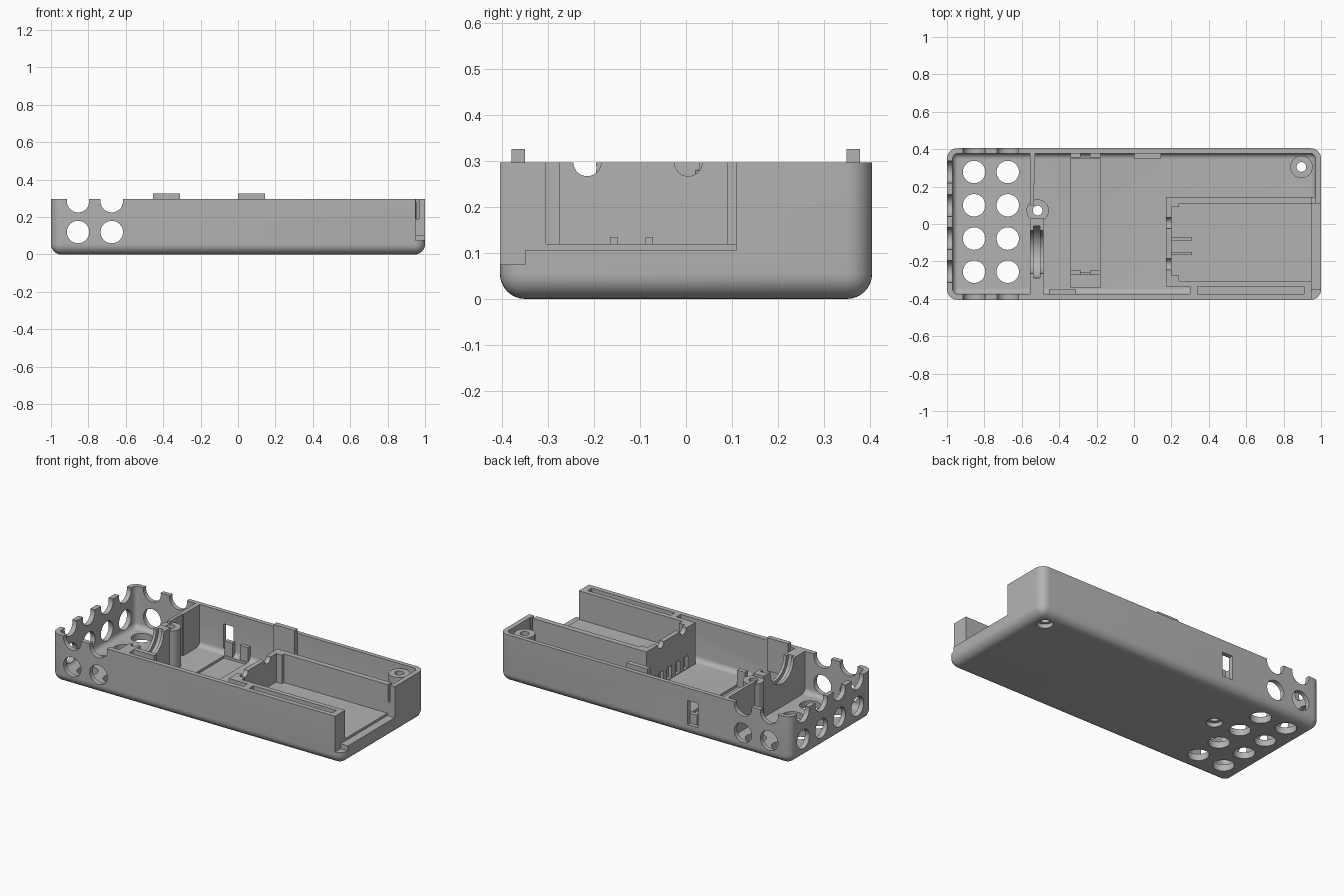
import bpy, bmesh
from mathutils import Matrix, Vector

cube = bpy.data.objects.get("Cube")
if cube:
    bpy.data.objects.remove(cube, do_unlink=True)

grey = bpy.data.materials.new("matte grey plastic")
grey.use_nodes = True
GREY = (0.45, 0.45, 0.45, 1)
grey.diffuse_color = GREY
grey.node_tree.nodes["Principled BSDF"].inputs["Base Color"].default_value = GREY

TOP = 0.297      # rim height
FLOOR = 0.04     # floor thickness


def finish(name, bm):
    bmesh.ops.recalc_face_normals(bm, faces=bm.faces)
    mesh = bpy.data.meshes.new(name)
    bm.to_mesh(mesh)
    bm.free()
    mesh.materials.append(grey)
    obj = bpy.data.objects.new(name, mesh)
    bpy.context.scene.collection.objects.link(obj)
    return obj


def box(name, x, y, z, radius=0):
    """Box from (min, max) ranges; radius rounds the upright and bottom edges."""
    bm = bmesh.new()
    size = Vector((x[1] - x[0], y[1] - y[0], z[1] - z[0]))
    mid = Vector((x[0] + x[1], y[0] + y[1], z[0] + z[1])) / 2
    bmesh.ops.create_cube(bm, size=1, matrix=Matrix.Translation(mid) @ Matrix.Diagonal(size.to_4d()))
    if radius:
        edges = [e for e in bm.edges if min(v.co.z for v in e.verts) < mid.z]
        bmesh.ops.bevel(bm, geom=edges, offset=radius, segments=8, profile=0.5, affect='EDGES')
    return finish(name, bm)


def rod(name, centre, radius, length, axis='Z', sides=40):
    bm = bmesh.new()
    direction = {'X': Vector((1, 0, 0)), 'Y': Vector((0, 1, 0)), 'Z': Vector((0, 0, 1))}[axis]
    turn = direction.to_track_quat('Z', 'Y').to_matrix().to_4x4()
    bmesh.ops.create_cone(bm, cap_ends=True, segments=sides, radius1=radius, radius2=radius,
                          depth=length, matrix=Matrix.Translation(centre) @ turn)
    return finish(name, bm)


def cut(target, *cutters):
    """Subtract each cutter, then discard it."""
    for cutter in cutters:
        mod = target.modifiers.new("cut", 'BOOLEAN')
        mod.operation, mod.solver, mod.object = 'DIFFERENCE', 'EXACT', cutter
        graph = bpy.context.evaluated_depsgraph_get()
        graph.update()
        mesh = bpy.data.meshes.new_from_object(target.evaluated_get(graph))
        target.modifiers.remove(mod)
        target.data = mesh
        bpy.data.objects.remove(cutter, do_unlink=True)


# Outer shell, hollowed
shell = box("case_shell", (-1, 1), (-0.405, 0.405), (0, TOP), 0.055)
cut(shell, box("cavity", (-0.97, 0.97), (-0.375, 0.378), (FLOOR, 0.6), 0.03))

# Ventilation holes through the floor, long sides and closed end
vent_x = (-0.855, -0.675)
vent_y = (-0.255, -0.078, 0.1, 0.278)
for x in vent_x:
    for y in vent_y:
        cut(shell, rod("vent", (x, y, 0), 0.06, 0.3))
for z in (0.12, 0.285):
    for x in vent_x:
        cut(shell, rod("vent", (x, 0, z), 0.06, 1, 'Y'))
    for y in vent_y:
        cut(shell, rod("vent", (-1, y, z), 0.06, 0.1, 'X'))

# Open end, rear window, shallow floor channel, slit in the end wall
cut(shell,
    box("end_opening", (0.95, 1.1), (-0.5, 0.11), (0.105, 0.5)),
    box("corner_opening", (0.95, 1.1), (-0.5, -0.35), (0.075, 0.5)),
    box("rear_window", (-0.365, -0.295), (0.3, 0.5), (0.07, 0.22)),
    box("floor_channel", (-0.34, -0.18), (-0.34, 0.35), (0.025, 0.1)))

# Screw bosses with through holes and countersinks
for name, x, y in (("rear_boss", 0.895, 0.305), ("middle_boss", -0.515, 0.072)):
    boss = rod(name, (x, y, 0.155), 0.06, 0.25)
    cut(boss, rod("screw_hole", (x, y, 0.1), 0.026, 1))
    cut(shell, rod("screw_hole", (x, y, 0), 0.026, 0.2),
        rod("countersink", (x, y, 0), 0.045, 0.05))

# Partition between vent bay and main bay, with a round cradle
partition = box("partition_front", (-0.555, -0.485), (-0.38, 0.03), (0.03, TOP))
cut(partition,
    rod("cradle", (-0.52, -0.15, TOP), 0.115, 0.2, 'X'),
    rod("cradle_groove", (-0.52, -0.15, TOP), 0.14, 0.035, 'X'))
box("partition_rear", (-0.555, -0.535), (0.1, 0.38), (0.03, TOP))
box("partition_rear_step", (-0.536, -0.528), (0.22, 0.38), (0.03, TOP))

# Raised tray with sill at the open end
tray = box("tray_floor", (0.17, 0.95), (-0.335, 0.145), (0.03, 0.12))
for y in (-0.24, -0.16, -0.08, 0, 0.08):
    cut(tray, box("groove", (0.1, 0.19), (y - 0.022, y + 0.022), (0.045, 0.14)))
box("tray_sill", (0.94, 0.975), (-0.35, 0.112), (0.03, 0.105))
box("tray_sill_corner", (0.94, 0.975), (-0.38, -0.35), (0.03, 0.075))
end_wall = box("tray_side_wall", (0.17, 0.972), (0.11, 0.145), (0.03, TOP))
cut(end_wall, box("slit", (0.952, 0.968), (0, 0.3), (0.19, 0.5)))

# Tray back wall with two cable notches
back = box("tray_back_wall", (0.17, 0.2), (-0.335, 0.11), (0.12, TOP))
for y in (-0.215, 0.005):
    cut(back, rod("cable_notch", (0.185, y, TOP), 0.03, 0.2, 'X'))
for y0, y1 in ((-0.305, -0.275), (0.09, 0.11)):
    box("tray_corner_block", (0.2, 0.24), (y0, y1), (0.11, TOP))
for y in (-0.157, -0.08):
    box("tray_rib", (0.2, 0.31), (y - 0.008, y + 0.008), (0.11, 0.135))

# Thick front rail with a long slot
rail = box("front_rail", (0.3, 0.95), (-0.376, -0.305), (0.03, TOP))
cut(rail, box("rail_slot", (0.34, 0.91), (-0.375, -0.335), (0.12, 0.5)))
box("front_rail_thin", (0.2, 0.3), (-0.335, -0.305), (0.11, TOP))

# Posts holding a component across the channel
for x0, x1 in ((-0.34, -0.285), (-0.235, -0.18)):
    box("holder_post", (x0, x1), (-0.272, -0.245), (0.02, 0.13))
    box("holder_pad", (x0, x1), (0.355, 0.38), (0.02, 0.13))
box("holder_bridge", (-0.285, -0.235), (-0.272, -0.26), (0.02, 0.09))

# Locating tabs standing above the rim
box("front_tab", (-0.455, -0.31), (-0.38, -0.35), (0.12, 0.326))
box("rear_tab", (0, 0.145), (0.349, 0.379), (0.12, 0.326))

# Smooth rounded surfaces, crisp edges
bpy.ops.object.select_all(action='DESELECT')
for obj in bpy.context.scene.objects:
    if obj.type == 'MESH':
        obj.select_set(True)
        bpy.context.view_layer.objects.active = obj
bpy.ops.object.shade_smooth_by_angle()
